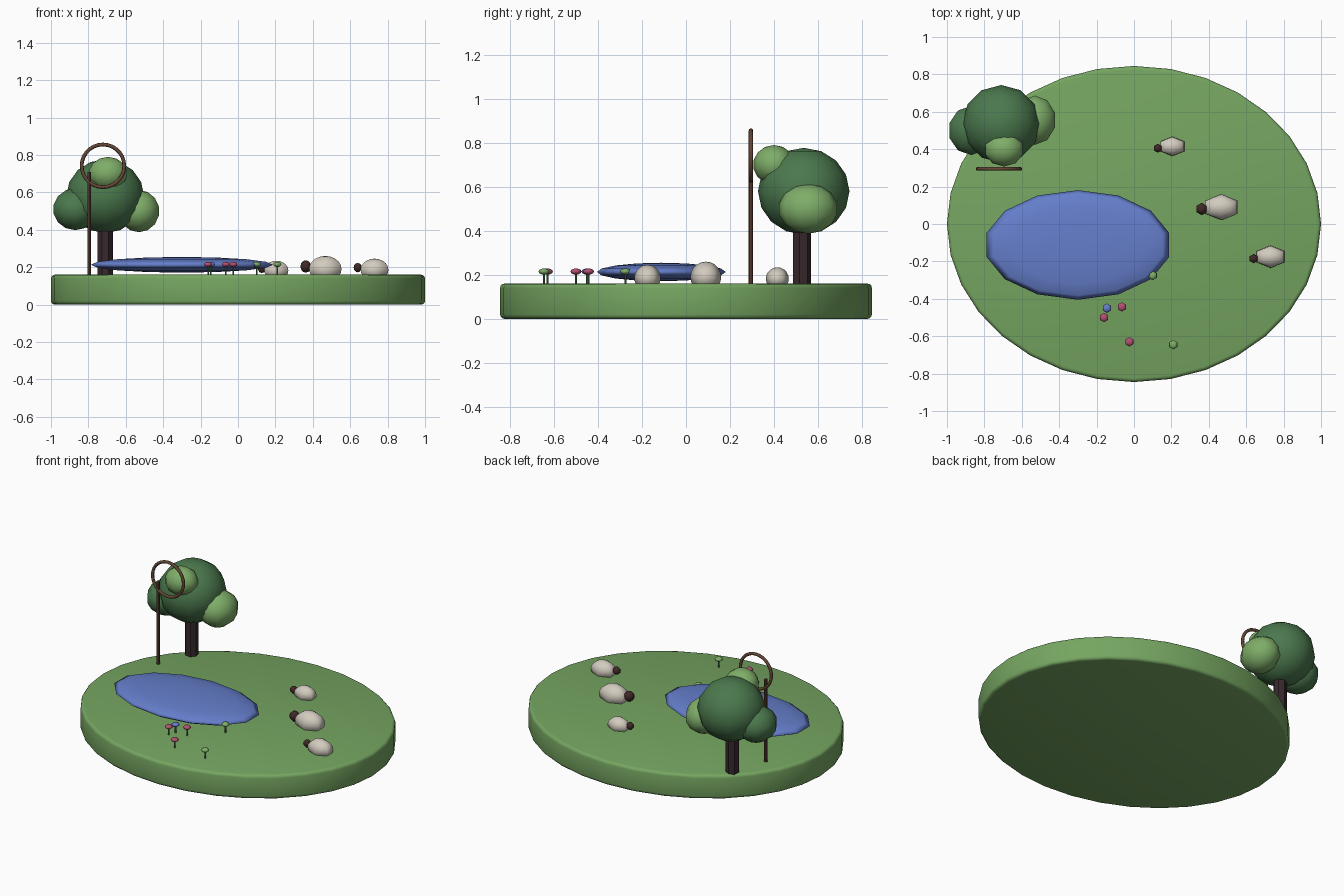
import bpy
import bmesh
from math import pi
from mathutils import Matrix, Vector

cube = bpy.data.objects.get("Cube")
if cube:
    bpy.data.objects.remove(cube, do_unlink=True)


def material(name, r, g, b):
    m = bpy.data.materials.new(name)
    m.diffuse_color = (r, g, b, 1)
    m.use_nodes = True
    bsdf = m.node_tree.nodes["Principled BSDF"]
    bsdf.inputs["Base Color"].default_value = (r, g, b, 1)
    bsdf.inputs["Roughness"].default_value = 0.9
    return m


GRASS = material("grass green", 0.18, 0.38, 0.12)
LEAF = material("leaf dark green", 0.07, 0.19, 0.075)
LIGHT_LEAF = material("leaf light green", 0.21, 0.42, 0.14)
WATER = material("water blue", 0.13, 0.21, 0.6)
BARK = material("bark dark brown", 0.04, 0.022, 0.026)
WOOD = material("crook brown", 0.13, 0.062, 0.037)
WOOL = material("wool cream", 0.65, 0.6, 0.52)
FACE = material("face brown", 0.05, 0.022, 0.02)
PINK = material("petal pink", 0.45, 0.08, 0.17)

TOP = 0.16  # height of the meadow


def finish(bm, name, mat, smooth=True):
    bmesh.ops.recalc_face_normals(bm, faces=bm.faces)
    mesh = bpy.data.meshes.new(name)
    bm.to_mesh(mesh)
    bm.free()
    mesh.materials.append(mat)
    for p in mesh.polygons:
        p.use_smooth = smooth
    ob = bpy.data.objects.new(name, mesh)
    bpy.context.collection.objects.link(ob)
    return ob


def ellipsoid(name, mat, centre, size, segments=12, rings=8):
    bm = bmesh.new()
    bmesh.ops.create_uvsphere(bm, u_segments=segments, v_segments=rings, radius=1)
    bm.transform(Matrix.Translation(centre) @ Matrix.Diagonal((*size, 1)))
    return finish(bm, name, mat)


def post(name, mat, x, y, radius, z0, z1, sides):
    bm = bmesh.new()
    bmesh.ops.create_cone(bm, cap_ends=True, segments=sides, radius1=radius,
                          radius2=radius, depth=z1 - z0)
    bm.transform(Matrix.Translation((x, y, (z0 + z1) / 2)))
    return finish(bm, name, mat, smooth=False)


# Oval meadow slab with a softened rim
bm = bmesh.new()
bmesh.ops.create_cone(bm, cap_ends=True, segments=32, radius1=1, radius2=1, depth=TOP)
bm.transform(Matrix.Translation((0, 0, TOP / 2)) @ Matrix.Diagonal((1, 0.845, 1, 1)))
rim = [e for e in bm.edges if abs(e.verts[0].co.z - e.verts[1].co.z) < 0.001]
bmesh.ops.bevel(bm, geom=rim, offset=0.02, segments=3, profile=0.5, affect='EDGES')
meadow = finish(bm, "meadow", GRASS)
bpy.context.view_layer.objects.active = meadow
meadow.select_set(True)
bpy.ops.object.shade_smooth_by_angle(angle=pi / 5)

# Pond
ellipsoid("pond", WATER, (-0.3, -0.112, 0.213), (0.5, 0.293, 0.042), 14, 8)

# Tree
post("tree_trunk", BARK, -0.71, 0.525, 0.042, TOP - 0.01, 0.5, 7)
ellipsoid("tree_crown", LEAF, (-0.71, 0.535, 0.58), (0.208, 0.208, 0.197))
ellipsoid("crown_lobe_right", LEAF, (-0.87, 0.5, 0.51), (0.125, 0.135, 0.112), 10, 7)
ellipsoid("crown_lobe_left", LIGHT_LEAF, (-0.53, 0.555, 0.5), (0.115, 0.135, 0.113), 10, 7)
ellipsoid("crown_lobe_front", LIGHT_LEAF, (-0.695, 0.4, 0.7), (0.108, 0.095, 0.09), 10, 7)

# Shepherd's crook: pole and vertical ring
post("crook_pole", WOOD, -0.795, 0.295, 0.01, TOP - 0.01, 0.71, 8)
bm = bmesh.new()
circle = bmesh.ops.create_circle(bm, segments=8, radius=0.01)
bmesh.ops.translate(bm, verts=circle["verts"], vec=(0.114, 0, 0))
bmesh.ops.spin(bm, geom=bm.verts[:] + bm.edges[:], cent=(0, 0, 0), axis=(0, 1, 0),
               angle=2 * pi, steps=28, use_merge=False)
# stand the profile ring in its own radial plane
bm.clear()
for i in range(28):
    turn = Matrix.Rotation(2 * pi * i / 28, 4, 'Y')
    for j in range(8):
        section = Matrix.Rotation(2 * pi * j / 8, 4, 'Z') @ Vector((0.01, 0, 0))
        bm.verts.new(turn @ (section + Vector((0.114, 0, 0))))
bm.verts.ensure_lookup_table()
for i in range(28):
    for j in range(8):
        a, b, k = i * 8, (i + 1) % 28 * 8, (j + 1) % 8
        bm.faces.new([bm.verts[n] for n in (a + j, a + k, b + k, b + j)])
bm.transform(Matrix.Translation((-0.722, 0.295, 0.742)))
finish(bm, "crook_ring", WOOD)

# Sheep: body position and size, head radius
for i, (x, y, r, head) in enumerate([(0.205, 0.415, 0.052, 0.024),
                                     (0.467, 0.09, 0.07, 0.033),
                                     (0.73, -0.175, 0.06, 0.025)], 1):
    ellipsoid(f"sheep_body_{i}", WOOL, (x, y, TOP + r * 0.43), (r * 1.43, r, r), 6, 10)
    ellipsoid(f"sheep_head_{i}", FACE, (x - r * 1.5, y - 0.01, TOP + r * 0.63),
              (head, head, head), 6, 6)

# Flowers
for i, (x, y, petal) in enumerate([(0.1, -0.275, LIGHT_LEAF), (-0.145, -0.45, WATER),
                                   (-0.065, -0.443, PINK), (-0.16, -0.5, PINK),
                                   (-0.025, -0.63, PINK), (0.21, -0.645, LIGHT_LEAF)], 1):
    post(f"flower_stem_{i}", LEAF, x, y, 0.005, TOP - 0.01, 0.21, 6)
    ellipsoid(f"flower_head_{i}", petal, (x, y, 0.215), (0.025, 0.025, 0.014), 6, 6)
